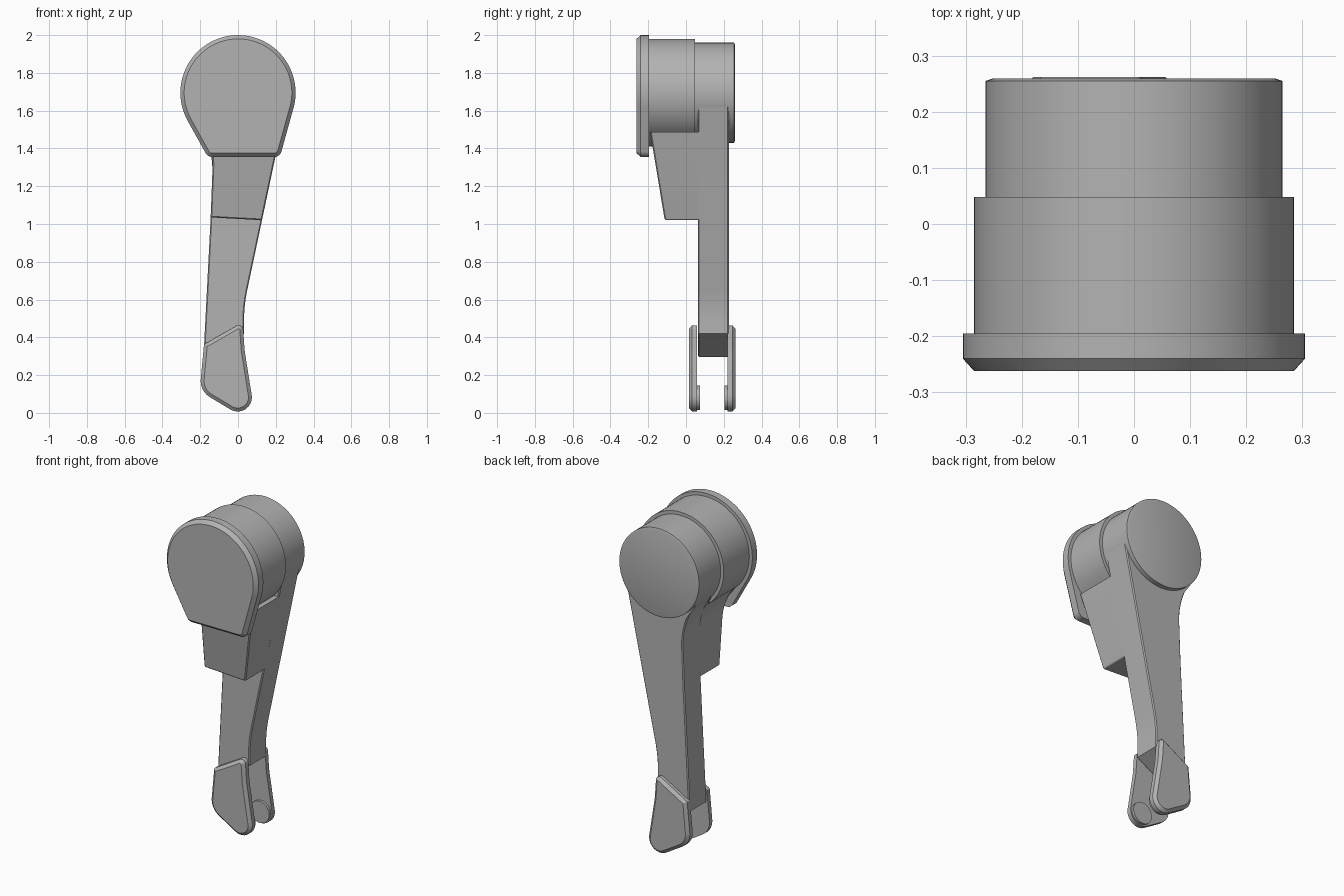
import bpy, bmesh, math
from mathutils import Vector

if "Cube" in bpy.data.objects:
    bpy.data.objects.remove(bpy.data.objects["Cube"])

GREY = (0.45, 0.45, 0.45, 1)
grey = bpy.data.materials.new("light grey")
grey.use_nodes = True
grey.diffuse_color = GREY
grey.node_tree.nodes["Principled BSDF"].inputs["Base Color"].default_value = GREY


def circle(x, z, r, start=0, end=360, steps=72):
    """Points of an arc; a full circle drops the repeated last point."""
    count = steps if end - start == 360 else steps + 1
    angles = [math.radians(start + (end - start) * i / steps) for i in range(count)]
    return [Vector((x + r * math.cos(a), z + r * math.sin(a))) for a in angles]


def rounded(corners, steps=10):
    """Counter-clockwise outline from (x, z, radius) corners."""
    points = []
    for i, (x, z, r) in enumerate(corners):
        p = Vector((x, z))
        if r == 0:
            points.append(p)
            continue
        before = (Vector(corners[i - 1][:2]) - p).normalized()
        after = (Vector(corners[(i + 1) % len(corners)][:2]) - p).normalized()
        turn = math.pi - before.angle(after)
        reach = r * math.tan(turn / 2)
        a, b, w = p + before * reach, p + after * reach, math.cos(turn / 2)
        for k in range(steps + 1):
            t = k / steps
            c0, c1, c2 = (1 - t) ** 2, 2 * t * (1 - t) * w, t * t
            points.append((a * c0 + p * c1 + b * c2) / (c0 + c1 + c2))
    return points


def inset(points, d):
    """Move an outline inwards by d."""
    result = []
    for i, p in enumerate(points):
        e1 = (p - points[i - 1]).normalized()
        e2 = (points[(i + 1) % len(points)] - p).normalized()
        n1, n2 = Vector((-e1.y, e1.x)), Vector((-e2.y, e2.x))
        result.append(p + (n1 + n2) * (d / (1 + n1.dot(n2))))
    return result


def prism(name, outline, sections, shift=None):
    """Loft an x-z outline through (y, inset) sections."""
    bm = bmesh.new()
    rings = []
    for y, d in sections:
        rings.append([bm.verts.new((p.x, y, p.y)) for p in inset(outline, d)])
    for r1, r2 in zip(rings, rings[1:]):
        for i in range(len(r1)):
            bm.faces.new((r1[i - 1], r1[i], r2[i], r2[i - 1]))
    bm.faces.new(rings[0])
    bm.faces.new(rings[-1])
    if shift:
        for ring in rings[:2]:
            for v in ring:
                v.co.y += shift(v.co.z)
    bmesh.ops.recalc_face_normals(bm, faces=bm.faces)
    mesh = bpy.data.meshes.new(name)
    bm.to_mesh(mesh)
    bm.free()
    mesh.materials.append(grey)
    obj = bpy.data.objects.new(name, mesh)
    bpy.context.collection.objects.link(obj)
    bpy.ops.object.select_all(action="DESELECT")
    obj.select_set(True)
    bpy.context.view_layer.objects.active = obj
    bpy.ops.object.shade_smooth_by_angle(angle=math.radians(25))
    return obj


AXIS = 1.695

# Front cap: round top flowing into a rounded flat foot
foot = rounded([(-0.267, 1.547, 0), (-0.16, 1.355, 0.04),
                (0.222, 1.355, 0.04), (0.295, 1.619, 0)])
cap = foot + circle(0, AXIS, 0.305, -14, 209)[1:-1]
prism("front_cap", cap, [(-0.262, 0.02), (-0.24, 0), (-0.195, 0)])

# Two stepped drums
prism("middle_drum", circle(0, AXIS, 0.285), [(-0.2, 0), (0.048, 0)])
prism("rear_drum", circle(0, AXIS, 0.265), [(0.04, 0), (0.255, 0), (0.259, 0.012)])

# Long arm with a fillet into the drum and a slanted lower end
arm = rounded([(-0.183, 0.295, 0), (0.033, 0.42, 0), (0.03, 0.56, 0.8),
               (0.257, 1.635, 0), (0, 1.75, 0), (-0.2, 1.6, 0),
               (-0.215, 1.54, 0), (-0.13, 1.42, 0.45), (-0.145, 1.03, 0)])
prism("arm", arm, [(0.063, 0.006), (0.069, 0), (0.221, 0), (0.227, 0.006)])

# Tapered gusset under the middle drum
gusset = rounded([(-0.145, 1.035, 0.01), (0.127, 1.02, 0.01), (0.226, 1.488, 0),
                  (-0.19, 1.488, 0), (-0.13, 1.41, 0.3)])
prism("gusset", gusset, [(-0.19, 0.006), (-0.184, 0), (0.075, 0)],
      shift=lambda z: (1.488 - z) * 0.165)

# Fork plates with chamfered outer rims, and round bosses on their inner sides
plate = rounded([(0.098, -0.065, 0.075), (0.035, 0.33, 0.4), (0.025, 0.48, 0.025),
                 (-0.18, 0.362, 0.012), (-0.203, 0.116, 0.1)])
boss = circle(0, 0.08, 0.065, steps=40)
MIDDLE = 0.139
for side, s in (("front", -1), ("rear", 1)):
    prism(side + "_fork_plate", plate,
          [(MIDDLE + s * y, d) for y, d in ((0.123, 0.018), (0.107, 0), (0.08, 0))])
    prism(side + "_fork_boss", boss,
          [(MIDDLE + s * y, 0) for y in (0.085, 0.065)])
